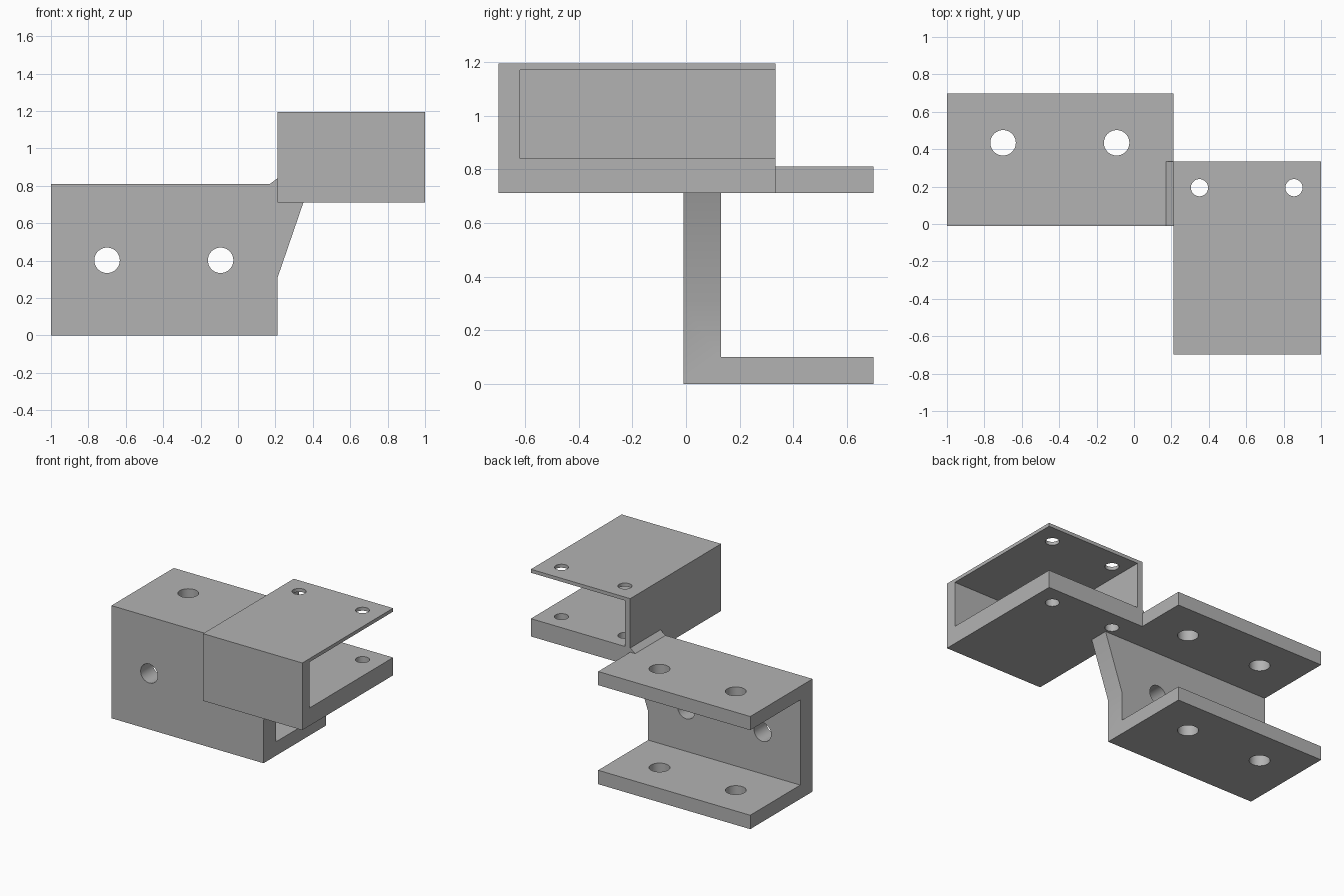
import bpy, bmesh, math
from mathutils import Vector

if "Cube" in bpy.data.objects:
    bpy.data.objects.remove(bpy.data.objects["Cube"])

steel = bpy.data.materials.new("plain grey")
steel.use_nodes = True
grey = (0.45, 0.45, 0.45, 1)
steel.diffuse_color = grey
steel.node_tree.nodes["Principled BSDF"].inputs["Base Color"].default_value = grey


def prism(name, points, offset):
    """Extrude a closed outline of 3D points along the offset vector."""
    bm = bmesh.new()
    face = bm.faces.new([bm.verts.new(p) for p in points])
    new = bmesh.ops.extrude_face_region(bm, geom=[face])["geom"]
    verts = [g for g in new if isinstance(g, bmesh.types.BMVert)]
    bmesh.ops.translate(bm, verts=verts, vec=Vector(offset))
    bmesh.ops.recalc_face_normals(bm, faces=bm.faces)
    mesh = bpy.data.meshes.new(name)
    bm.to_mesh(mesh)
    bm.free()
    mesh.materials.append(steel)
    obj = bpy.data.objects.new(name, mesh)
    bpy.context.collection.objects.link(obj)
    return obj


def block(name, low, high):
    (x0, y0, z0), (x1, y1, z1) = low, high
    return prism(name, [(x0, y0, z0), (x1, y0, z0), (x1, y1, z0), (x0, y1, z0)],
                 (0, 0, z1 - z0))


def drill(name, centre, radius, axis, length):
    """Round cutter starting at centre and running along z or y."""
    ring = []
    for i in range(48):
        a = 2 * math.pi * i / 48
        u, v = radius * math.cos(a), radius * math.sin(a)
        ring.append(Vector(centre) + Vector((u, v, 0) if axis == "z" else (u, 0, v)))
    return prism(name, ring, (0, 0, length) if axis == "z" else (0, length, 0))


def combine(target, tool, operation):
    mod = target.modifiers.new(tool.name, "BOOLEAN")
    mod.operation, mod.object, mod.solver = operation, tool, "EXACT"
    bpy.context.view_layer.objects.active = target
    bpy.ops.object.modifier_apply(modifier=mod.name)
    bpy.data.objects.remove(tool)


FRONT, BACK = -0.01, 0.698       # channel depth
JOINT, SHELF = 0.21, 0.712       # where the two channels meet
WEB, TOP = 0.13, 0.81

# Lower channel: C profile open to the back
outline = [(FRONT, 0), (BACK, 0), (BACK, 0.1), (WEB, 0.1),
           (WEB, SHELF), (BACK, SHELF), (BACK, TOP), (FRONT, TOP)]
channel = prism("lower_channel", [(-1, y, z) for y, z in outline], (JOINT + 1, 0, 0))

# Sloping gusset that carries the web out under the upper bracket
gusset = prism("gusset", [(x, FRONT, z) for x, z in
               [(JOINT, 0.305), (0.35, SHELF), (JOINT, SHELF)]], (0, WEB - FRONT, 0))
combine(channel, gusset, "UNION")

# Bolt holes through the flanges and the web
for x in (-0.7, -0.093):
    combine(channel, drill("flange_drill", (x, 0.434, -0.1), 0.068, "z", 1.2), "DIFFERENCE")
    combine(channel, drill("web_drill", (x, -0.1, 0.402), 0.068, "y", 0.4), "DIFFERENCE")

# Upper bracket: block hollowed towards the left and the back
bracket = block("upper_bracket", (JOINT, -0.698, SHELF), (1, 0.334, 1.195))
cavity = block("cavity", (0.25, -0.618, 0.84), (1.2, 0.6, 1.17))
combine(bracket, cavity, "DIFFERENCE")
for x in (0.35, 0.855):
    combine(bracket, drill("plate_drill", (x, 0.194, 0.5), 0.046, "z", 1), "DIFFERENCE")

# Small weld wedge between the channel top and the bracket wall
wedge = prism("weld_wedge", [(x, FRONT, z) for x, z in
              [(0.17, TOP), (JOINT, TOP), (JOINT, 0.84)]], (0, 0.334 - FRONT, 0))

# Smooth hole walls, crisp edges
bpy.ops.object.select_all(action="DESELECT")
for part in (channel, bracket, wedge):
    part.select_set(True)
bpy.context.view_layer.objects.active = channel
bpy.ops.object.shade_smooth_by_angle(angle=math.radians(30))
